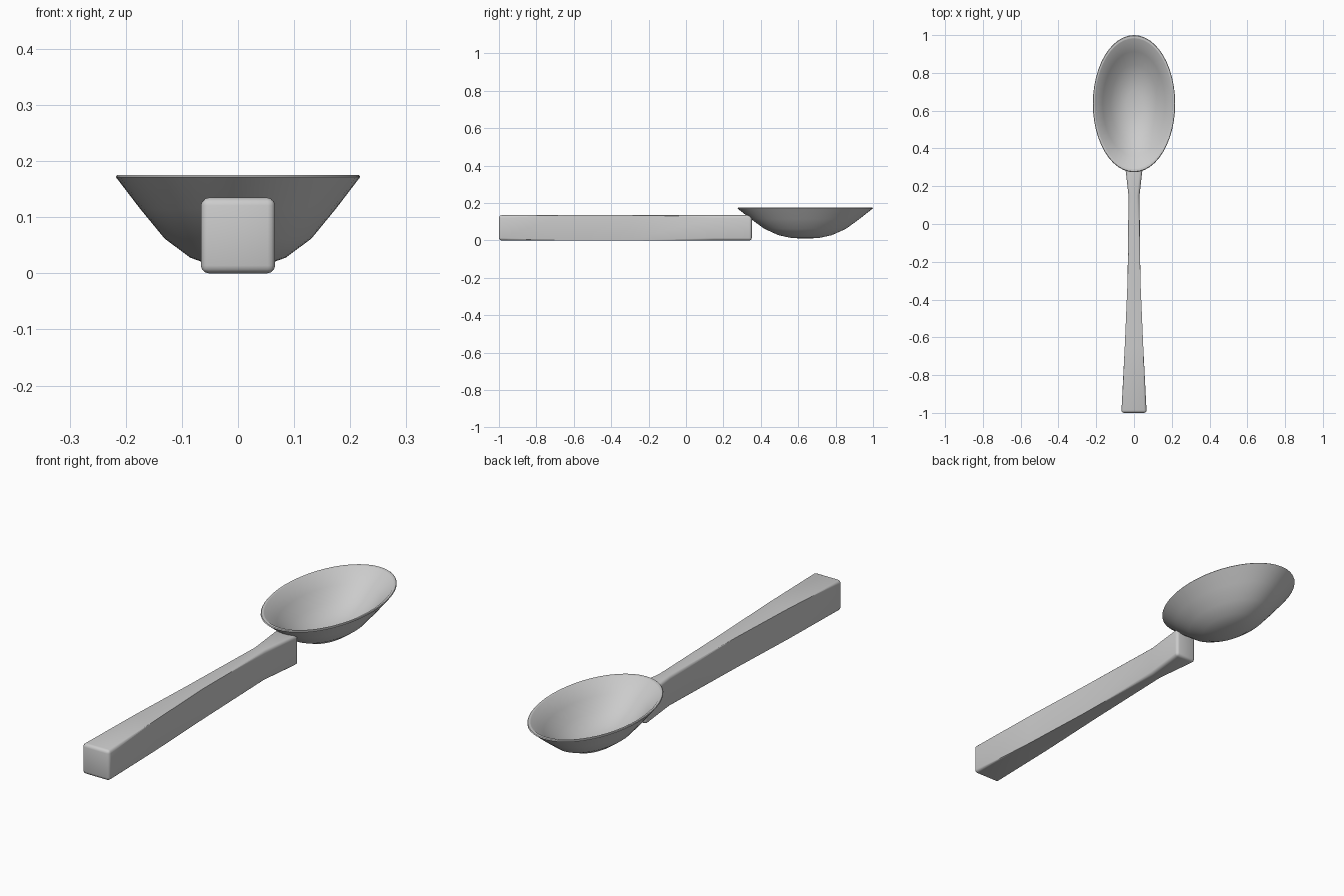
import bpy, bmesh
from math import sin, cos, tau, radians

if "Cube" in bpy.data.objects:
    bpy.data.objects.remove(bpy.data.objects["Cube"])

metal = bpy.data.materials.new("grey metal")
metal.use_nodes = True
grey = (0.6, 0.6, 0.6, 1)
metal.diffuse_color = grey
metal.node_tree.nodes["Principled BSDF"].inputs["Base Color"].default_value = grey


def finish(bm, name, angle):
    bmesh.ops.recalc_face_normals(bm, faces=bm.faces)
    mesh = bpy.data.meshes.new(name)
    bm.to_mesh(mesh)
    bm.free()
    obj = bpy.data.objects.new(name, mesh)
    bpy.context.collection.objects.link(obj)
    mesh.materials.append(metal)
    bpy.ops.object.select_all(action="DESELECT")
    obj.select_set(True)
    bpy.context.view_layer.objects.active = obj
    bpy.ops.object.shade_smooth_by_angle(angle=radians(angle))
    return obj


def bridge(bm, a, b):
    for i in range(len(a)):
        j = (i + 1) % len(a)
        bm.faces.new((a[i], a[j], b[j], b[i]))


# Handle: rectangular sections, waisted near the bowl, with rounded edges
bm = bmesh.new()
HEIGHT = 0.135
sections = [(-1, 0.067), (-0.65, 0.049), (-0.3, 0.034), (0.15, 0.029), (0.352, 0.052)]
rings = [[bm.verts.new((x, y, z)) for x, z in
          ((-w, 0), (w, 0), (w, HEIGHT), (-w, HEIGHT))] for y, w in sections]
for a, b in zip(rings, rings[1:]):
    bridge(bm, a, b)
bm.faces.new(rings[0])
bm.faces.new(rings[-1])
sharp = [e for e in bm.edges if len({v.co.y for v in e.verts}) == 2
         or e.verts[0].co.y in (bm.verts[:][0].co.y, rings[-1][0].co.y)]
bmesh.ops.bevel(bm, geom=sharp, offset=0.014, segments=3, profile=0.5, affect="EDGES")
finish(bm, "handle", 35)

# Bowl: oval shell with an outer skin, thin flat rim and inner skin
bm = bmesh.new()
outer = [(0.2, 0.013), (0.39, 0.028), (0.6, 0.062), (0.8, 0.115), (1, 0.172)]
inner = [(r * 0.95, 0.025 + (z - 0.01) * 0.92) for r, z in reversed(outer)]
profile = outer + [(0.99, 0.175), (0.96, 0.175)] + inner
SIDES = 48
CENTRE = 0.637
rings = [[bm.verts.new((0.218 * r * cos(tau * i / SIDES),
                        CENTRE + 0.363 * r * sin(tau * i / SIDES), z))
          for i in range(SIDES)] for r, z in profile]
for a, b in zip(rings, rings[1:]):
    bridge(bm, a, b)
for ring, z in ((rings[0], 0.01), (rings[-1], 0.025)):
    pole = bm.verts.new((0, CENTRE, z))
    for i in range(SIDES):
        bm.faces.new((ring[i], ring[(i + 1) % SIDES], pole))
finish(bm, "bowl", 30)
